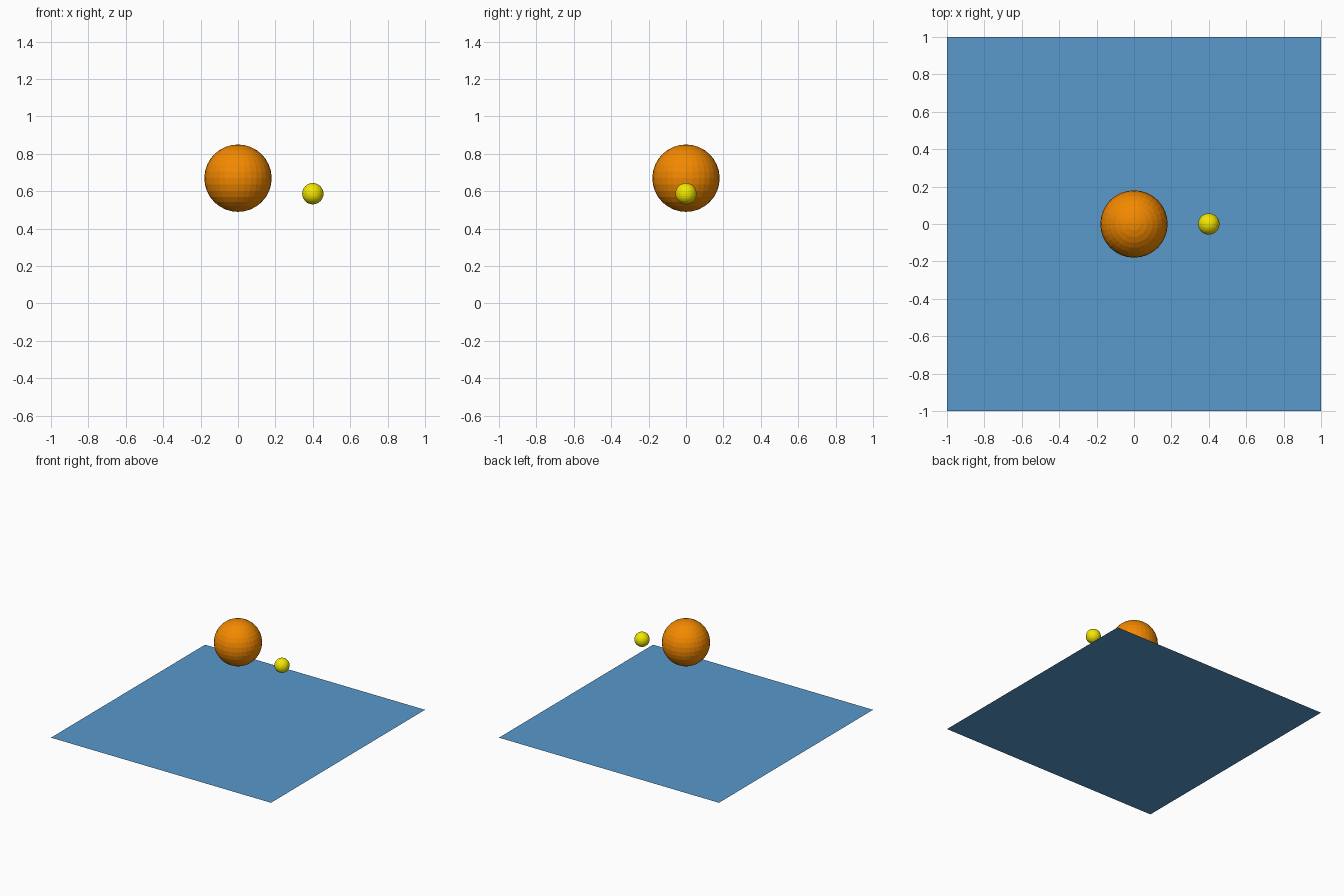
import bpy

if "Cube" in bpy.data.objects:
    bpy.data.objects.remove(bpy.data.objects["Cube"])


def paint(obj, name, color):
    mat = bpy.data.materials.new(name)
    mat.diffuse_color = (*color, 1)
    mat.use_nodes = True
    mat.node_tree.nodes["Principled BSDF"].inputs["Base Color"].default_value = mat.diffuse_color
    obj.data.materials.append(mat)


def ball(name, radius, location, color):
    bpy.ops.mesh.primitive_uv_sphere_add(
        segments=32, ring_count=16, radius=radius, location=location)
    obj = bpy.context.object
    obj.name = name
    paint(obj, name + "_color", color)


# Flat square base sheet
bpy.ops.mesh.primitive_plane_add(size=2, location=(0, 0, 0))
base = bpy.context.object
base.name = "base_plane"
paint(base, "base_blue", (0.1, 0.32, 0.6))

# Large floating ball and its small companion
ball("large_ball", 0.18, (0, 0, 0.67), (0.9, 0.25, 0.0))
ball("small_ball", 0.057, (0.4, 0, 0.587), (0.9, 0.8, 0.0))
